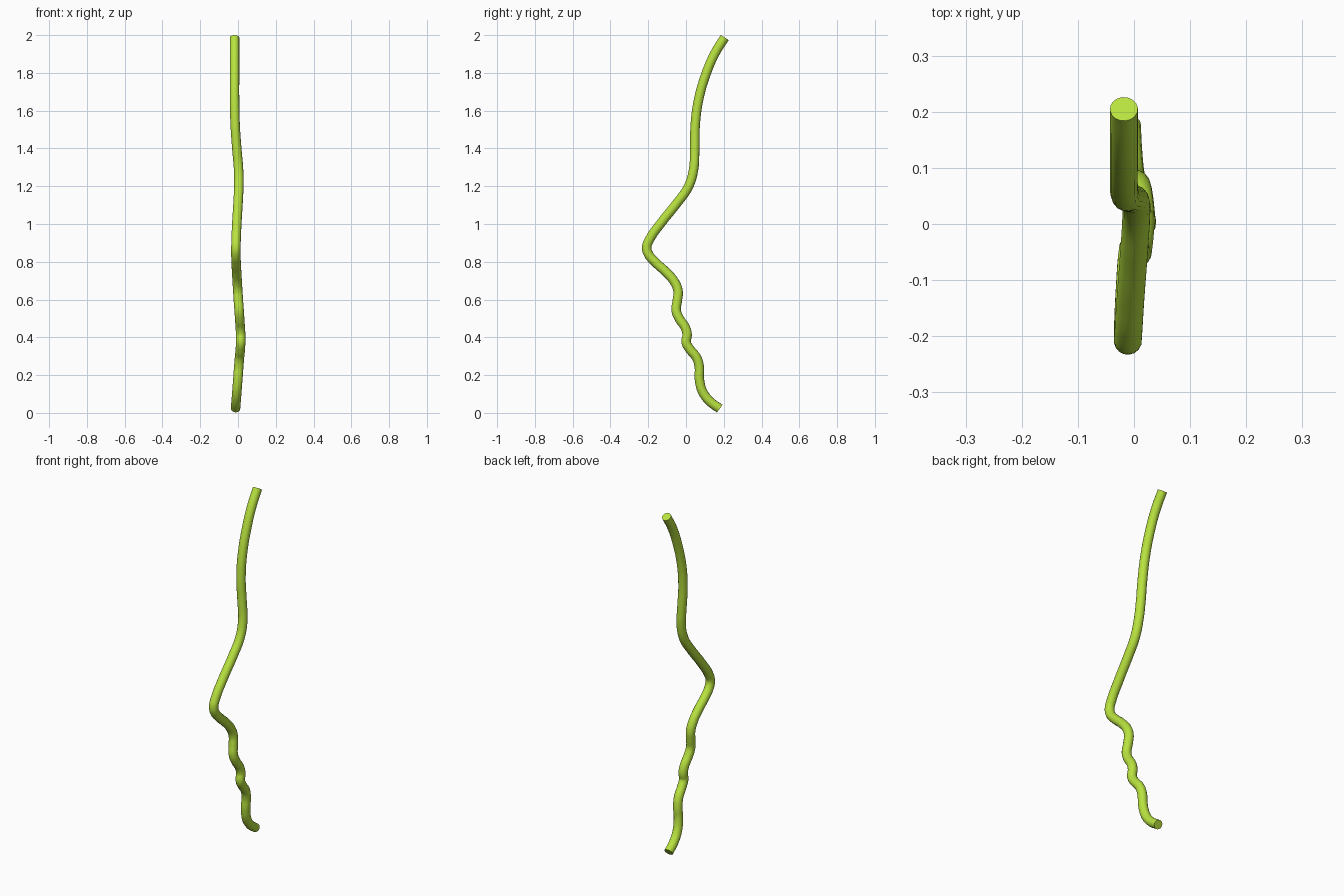
import bpy

RADIUS = 0.025

# centre line of the stem, bottom to top: (x, y, z)
PATH = [
    (-0.013, 0.178, 0.023), (-0.010, 0.125, 0.062), (-0.006, 0.088, 0.112),
    (-0.001, 0.071, 0.177), (0.004, 0.070, 0.246), (0.008, 0.055, 0.294),
    (0.012, 0.022, 0.335), (0.014, 0.001, 0.373), (0.014, 0.006, 0.415),
    (0.012, -0.004, 0.452), (0.009, -0.034, 0.497), (0.006, -0.052, 0.542),
    (0.002, -0.046, 0.595), (-0.001, -0.042, 0.643), (-0.004, -0.060, 0.692),
    (-0.007, -0.103, 0.743), (-0.010, -0.161, 0.796), (-0.011, -0.198, 0.839),
    (-0.011, -0.208, 0.876), (-0.010, -0.193, 0.918), (-0.006, -0.130, 1.008),
    (0.000, -0.050, 1.108), (0.004, 0.013, 1.198), (0.003, 0.040, 1.288),
    (-0.006, 0.046, 1.394), (-0.015, 0.049, 1.526), (-0.018, 0.067, 1.659),
    (-0.018, 0.108, 1.800), (-0.018, 0.155, 1.907), (-0.018, 0.205, 1.987),
]

# round tube swept along the path, with flat closed ends
curve = bpy.data.curves.new("stem", 'CURVE')
curve.dimensions = '3D'
curve.bevel_depth = RADIUS
curve.bevel_resolution = 6
curve.use_fill_caps = True
curve.resolution_u = 6
spline = curve.splines.new('BEZIER')
spline.bezier_points.add(len(PATH) - 1)
for point, co in zip(spline.bezier_points, PATH):
    point.co = co
    point.handle_left_type = point.handle_right_type = 'AUTO'

stem = bpy.data.objects.new("stem", curve)
bpy.context.collection.objects.link(stem)

# bake to a mesh, smooth sides with sharp end caps
bpy.context.view_layer.objects.active = stem
stem.select_set(True)
bpy.ops.object.convert(target='MESH')
stem = bpy.context.object
stem.name = "stem"
bpy.ops.object.shade_smooth_by_angle()

# yellow-green
green = bpy.data.materials.new("stem_green")
green.diffuse_color = (0.48, 0.76, 0.05, 1)
stem.data.materials.clear()
stem.data.materials.append(green)
